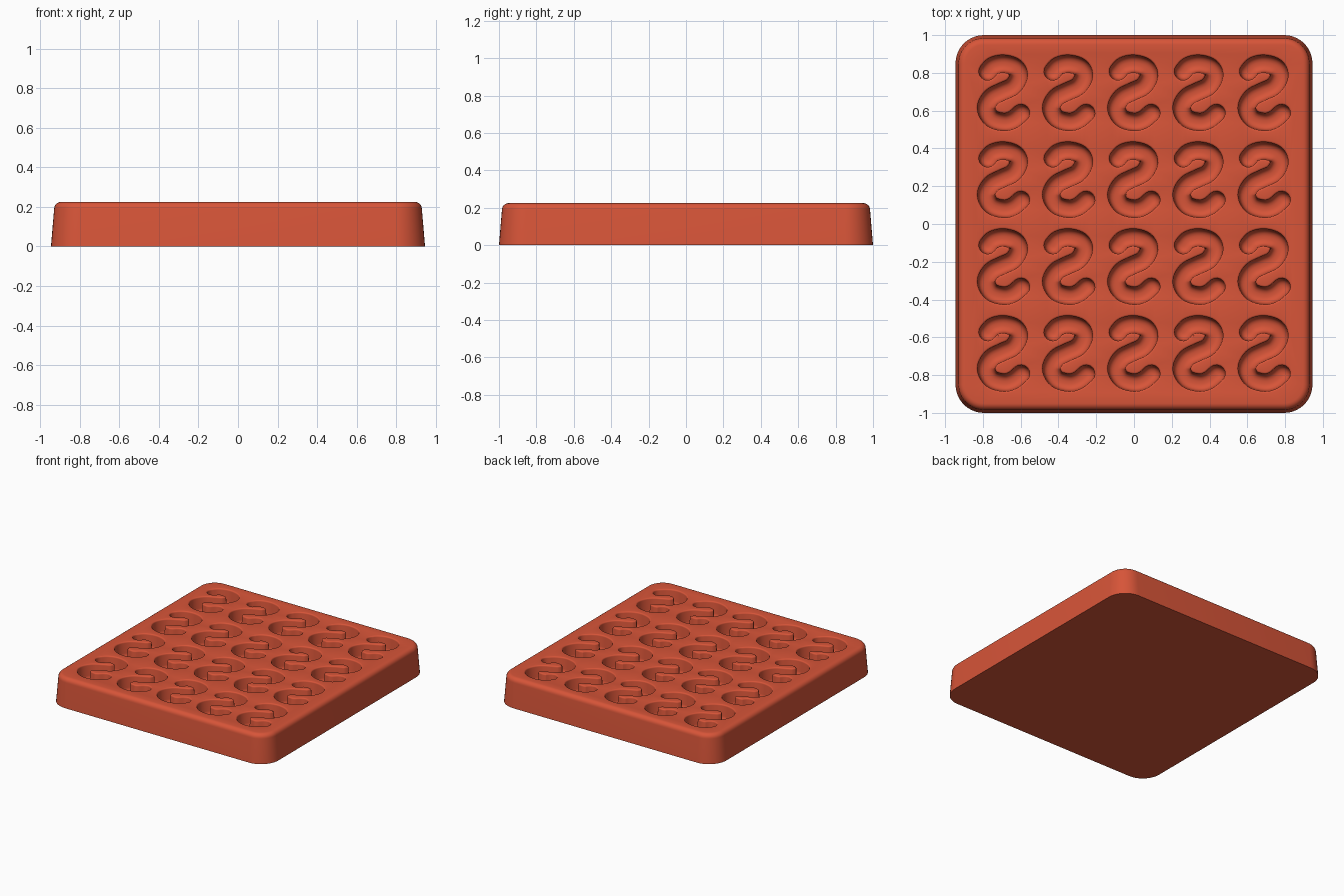
import bpy, bmesh, math
from mathutils import Vector

cube = bpy.data.objects.get("Cube")
if cube:
    bpy.data.objects.remove(cube)

HEIGHT = 0.225
WIDTH, LENGTH, CORNER = 0.945, 1.0, 0.15
STROKE = [(-0.085, 0.112), (-0.055, 0.142), (0.0, 0.153), (0.06, 0.135), (0.08, 0.09),
          (0.05, 0.035), (-0.01, 0.005), (-0.065, -0.025), (-0.093, -0.08),
          (-0.065, -0.135), (0.0, -0.155), (0.05, -0.142), (0.092, -0.108)]

bm = bmesh.new()


def rounded_rect(inset, z, steps=10):
    """Loop of vertices round a rounded rectangle."""
    r = CORNER - inset
    loop = []
    for k, (sx, sy) in enumerate([(1, 1), (-1, 1), (-1, -1), (1, -1)]):
        for i in range(steps + 1):
            a = math.pi / 2 * (k + i / steps)
            loop.append(bm.verts.new((sx * (WIDTH - CORNER) + r * math.cos(a),
                                      sy * (LENGTH - CORNER) + r * math.sin(a), z)))
    return loop


def bridge(a, b):
    n = len(a)
    for i in range(n):
        j = (i + 1) % n
        bm.faces.new((a[i], a[j], b[j], b[i]))


def loop_edges(loop):
    return [bm.edges.get((v, loop[i - 1])) for i, v in enumerate(loop)]


def smooth_path(points, steps=5):
    """Catmull-Rom curve through the points."""
    p = [Vector(q) for q in points]
    p = [2 * p[0] - p[1]] + p + [2 * p[-1] - p[-2]]
    out = []
    for a, b, c, d in zip(p, p[1:], p[2:], p[3:]):
        for i in range(steps):
            t = i / steps
            out.append(b + 0.5 * t * ((c - a) + t * ((2 * a - 5 * b + 4 * c - d)
                       + t * (3 * (b - c) + d - a))))
    return out + [p[-2]]


PATH = smooth_path(STROKE)
COUNT = len(PATH)
TANGENTS = [(PATH[min(i + 1, COUNT - 1)] - PATH[max(i - 1, 0)]).normalized()
            for i in range(COUNT)]


def stroke_outline(cx, cy, w, z, cap=8):
    """Outline at distance w from the path, with round ends."""
    pts = []
    for order, sign in ((range(COUNT), 1), (range(COUNT - 1, -1, -1), -1)):
        for i in order:
            t = TANGENTS[i] * sign
            pts.append(PATH[i] + Vector((t.y, -t.x)) * w)
        for k in range(1, cap):
            a = math.pi * k / cap
            pts.append(PATH[i] + (Vector((t.y, -t.x)) * math.cos(a) + t * math.sin(a)) * w)
    return [bm.verts.new((cx + q.x, cy + q.y, z)) for q in pts]


def cavity(cx, cy):
    """S-shaped hollow with a soft lip and a rounded floor; returns the lip loop."""
    quarter = [math.pi / 2 * k / 4 for k in range(5)]
    lip, half, depth, fillet = 0.01, 0.046, 0.12, 0.034
    profile = [(half + lip * (1 - math.sin(a)), -lip * (1 - math.cos(a))) for a in quarter]
    profile += [(half - 0.004 - fillet * (1 - math.cos(a)),
                 -depth + fillet * (1 - math.sin(a))) for a in quarter]
    loops = [stroke_outline(cx, cy, w, HEIGHT + dz) for w, dz in profile]
    for a, b in zip(loops, loops[1:]):
        bridge(a, b)
    # floor strip and its round ends
    last, n = loops[-1], len(loops[-1])
    cap = n // 2 - COUNT
    right, left = last[:COUNT], last[COUNT + cap:2 * COUNT + cap][::-1]
    for i in range(COUNT - 1):
        bm.faces.new((right[i], right[i + 1], left[i + 1], left[i]))
    bm.faces.new(last[COUNT - 1:COUNT + cap + 1])
    bm.faces.new(last[2 * COUNT + cap - 1:] + [last[0]])
    return loops[0]


# Tapered block with a rounded top edge
round_r, taper = 0.035, 0.016
sides = [(0, 0)] + [(taper + round_r * (1 - math.cos(a)), HEIGHT - round_r * (1 - math.sin(a)))
                    for a in [math.pi / 2 * k / 6 for k in range(7)]]
rings = [rounded_rect(inset, z) for inset, z in sides]
for lower, upper in zip(rings, rings[1:]):
    bridge(lower, upper)
bm.faces.new(rings[0][::-1])

# Grid of hollows, then the flat top around them
border = loop_edges(rings[-1])
for col in range(5):
    for row in range(4):
        border += loop_edges(cavity((col - 2) * 0.345, (row - 1.5) * 0.46 + 0.005))
for f in bm.faces:
    f.smooth = True
bmesh.ops.triangle_fill(bm, edges=border, use_beauty=True, normal=(0, 0, 1))
bmesh.ops.recalc_face_normals(bm, faces=bm.faces)

mesh = bpy.data.meshes.new("mould_tray")
bm.to_mesh(mesh)
bm.free()
tray = bpy.data.objects.new("mould_tray", mesh)
bpy.context.collection.objects.link(tray)

# Red silicone
color = (0.68, 0.09, 0.04, 1)
mat = bpy.data.materials.new("brick_red")
mat.use_nodes = True
mat.diffuse_color = color
mat.node_tree.nodes["Principled BSDF"].inputs["Base Color"].default_value = color
mesh.materials.append(mat)

bpy.context.view_layer.objects.active = tray
tray.select_set(True)
bpy.ops.object.shade_smooth_by_angle(angle=math.radians(40))
